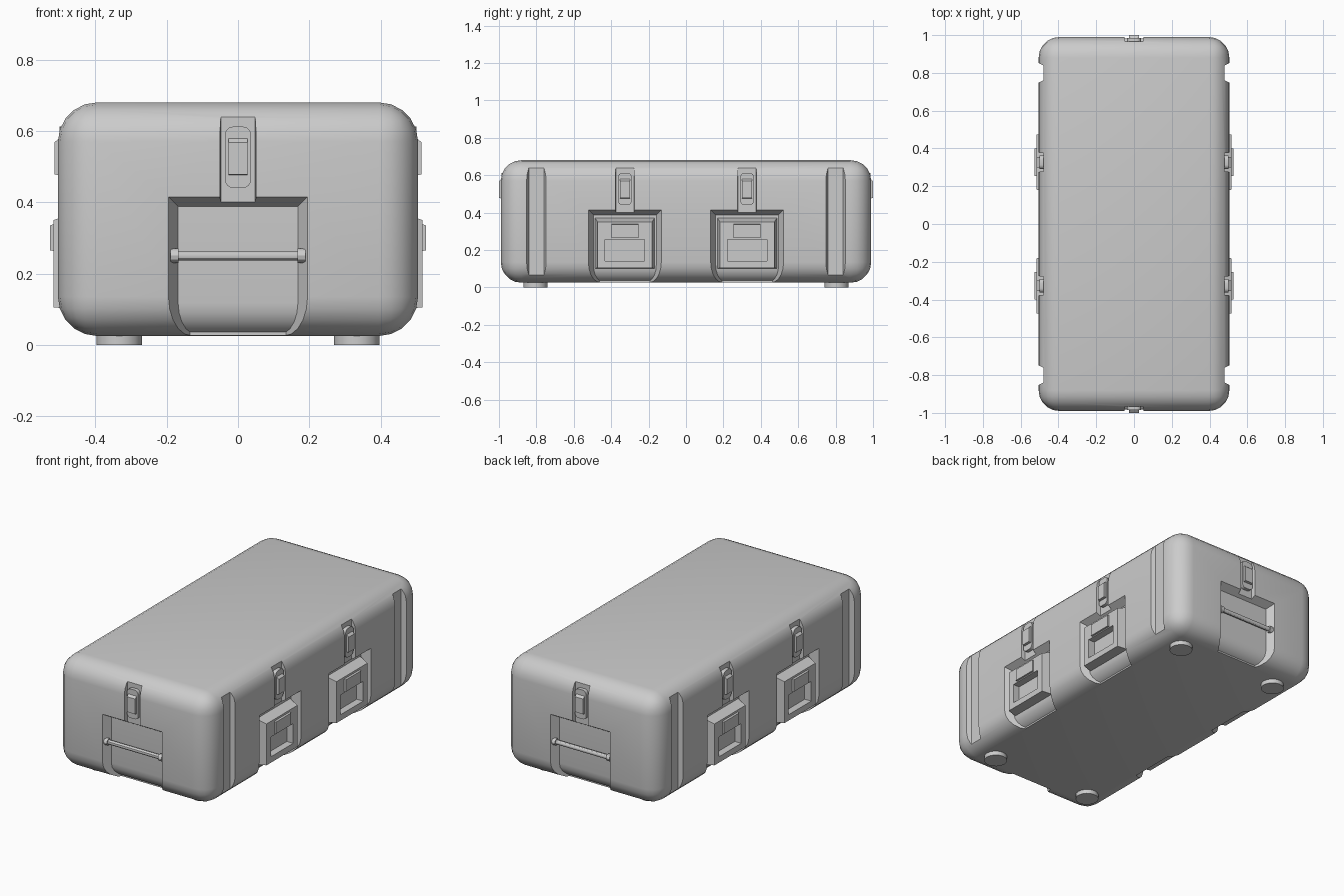
import bpy, bmesh, math
from mathutils import Matrix

cube = bpy.data.objects.get("Cube")
if cube:
    bpy.data.objects.remove(cube, do_unlink=True)

# Single painted-metal colour
grey = bpy.data.materials.new("case grey")
grey.use_nodes = True
colour = (0.6, 0.6, 0.6, 1)
grey.diffuse_color = colour
grey.node_tree.nodes["Principled BSDF"].inputs["Base Color"].default_value = colour

HALF_X, HALF_Y, BASE, TOP = 0.505, 0.99, 0.025, 0.68


def finish(name, bm, matrix=Matrix()):
    bmesh.ops.recalc_face_normals(bm, faces=bm.faces)
    bm.transform(matrix)
    mesh = bpy.data.meshes.new(name)
    bm.to_mesh(mesh)
    bm.free()
    mesh.materials.append(grey)
    obj = bpy.data.objects.new(name, mesh)
    bpy.context.collection.objects.link(obj)
    return obj


def loft(near, far, round_corners=0):
    """Block between two rectangles (half width, bottom, top, y)."""
    bm = bmesh.new()
    rings = []
    for w, z0, z1, y in (near, far):
        rings.append([bm.verts.new(p) for p in
                      ((-w, y, z0), (w, y, z0), (w, y, z1), (-w, y, z1))])
    a, b = rings
    bm.faces.new(a)
    bm.faces.new(b)
    sides = []
    for i in range(4):
        j = (i + 1) % 4
        bm.faces.new((a[i], a[j], b[j], b[i]))
        sides.append(bm.edges.get((a[i], b[i])))
    if round_corners:
        bmesh.ops.bevel(bm, geom=sides, offset=round_corners, segments=4,
                        profile=0.5, affect='EDGES')
    return bm


def rounded_box(name, hx, hy, z0, z1, radius):
    bm = bmesh.new()
    bmesh.ops.create_cube(bm, size=1)
    bm.transform(Matrix.Translation((0, 0, (z0 + z1) / 2))
                 @ Matrix.Diagonal((2 * hx, 2 * hy, z1 - z0, 1)))
    bmesh.ops.bevel(bm, geom=bm.edges[:], offset=radius, segments=5,
                    profile=0.5, affect='EDGES')
    return finish(name, bm)


def combine(obj, other, operation='DIFFERENCE'):
    mod = obj.modifiers.new("bool", 'BOOLEAN')
    mod.operation, mod.solver, mod.object = operation, 'EXACT', other
    bpy.context.view_layer.objects.active = obj
    bpy.ops.object.modifier_apply(modifier=mod.name)
    bpy.data.objects.remove(other, do_unlink=True)


def smooth(obj):
    bpy.ops.object.select_all(action='DESELECT')
    obj.select_set(True)
    bpy.context.view_layer.objects.active = obj
    bpy.ops.object.shade_smooth_by_angle(angle=math.radians(30))


def mount(x, y, degrees):
    return Matrix.Translation((x, y, 0)) @ Matrix.Rotation(math.radians(degrees), 4, 'Z')


def cylinder(radius, length, sides, matrix):
    bm = bmesh.new()
    bmesh.ops.create_cone(bm, cap_ends=True, segments=sides, radius1=radius,
                          radius2=radius, depth=length)
    bm.transform(matrix)
    return bm


# Mounting frames: local -y points out of the wall
ends = {"front": mount(0, -HALF_Y, 0), "back": mount(0, HALF_Y, 180)}
sides, grooves = {}, []
for wall, x, turn in (("left", HALF_X, 90), ("right", -HALF_X, -90)):
    for place, s in (("front", -1), ("back", 1)):
        sides[wall + "_" + place] = mount(x, s * 0.327, turn)
        grooves.append(mount(x, s * 0.8, turn))
stations = {**ends, **sides}

# Case shell with tapered recesses open at the bottom
case = rounded_box("case_body", HALF_X, HALF_Y, BASE, TOP, 0.11)
for m in stations.values():
    combine(case, finish("recess_cutter", loft((0.207, -0.1, 0.427, -0.02),
                                               (0.135, -0.1, 0.355, 0.1)), m))
core = rounded_box("recess_floor", HALF_X - 0.045, HALF_Y - 0.045, BASE + 0.003, TOP - 0.045, 0.09)
combine(case, core, 'UNION')

# Latch channels and vertical grooves
for m in stations.values():
    combine(case, finish("channel_cutter", loft((0.053, 0.36, 0.8, -0.02),
                                                (0.048, 0.36, 0.8, 0.025)), m))
for m in grooves:
    combine(case, finish("groove_cutter", loft((0.062, -0.1, 0.8, -0.02),
                                               (0.04, -0.1, 0.8, 0.025)), m))
smooth(case)

# Latches on every wall
for place, m in stations.items():
    plate = finish("latch_plate_" + place,
                   loft((0.036, 0.44, 0.612, 0.004), (0.036, 0.44, 0.612, 0.03), 0.022), m)
    smooth(plate)
    finish("latch_lever_" + place,
           loft((0.027, 0.478, 0.568, -0.01), (0.027, 0.475, 0.584, 0.01)), m)

# Bar handles in the end recesses
across = Matrix.Translation((0, 0.022, 0.25)) @ Matrix.Rotation(math.pi / 2, 4, 'Y')
for place, m in ends.items():
    smooth(finish("handle_bar_" + place, cylinder(0.013, 0.37, 12, across), m))
    for s in (-1, 1):
        cap = Matrix.Translation((s * 0.178, 0, 0)) @ across
        smooth(finish("handle_cap_" + place, cylinder(0.02, 0.022, 12, cap), m))

# Framed lift handles in the side recesses
for place, m in sides.items():
    frame = finish("handle_frame_" + place,
                   loft((0.145, 0.105, 0.35, -0.012), (0.162, 0.1, 0.375, 0.06)), m)
    combine(frame, finish("window_cutter", loft((0.105, 0.14, 0.257, -0.05),
                                                (0.105, 0.14, 0.257, 0.03)), m))
    finish("lift_handle_" + place,
           loft((0.072, 0.265, 0.335, -0.022), (0.072, 0.257, 0.352, 0.03)), m)

# Round feet
for x in (-0.333, 0.333):
    for y in (-0.805, 0.805):
        smooth(finish("foot", cylinder(0.064, 0.04, 16, Matrix.Translation((x, y, 0.02)))))
